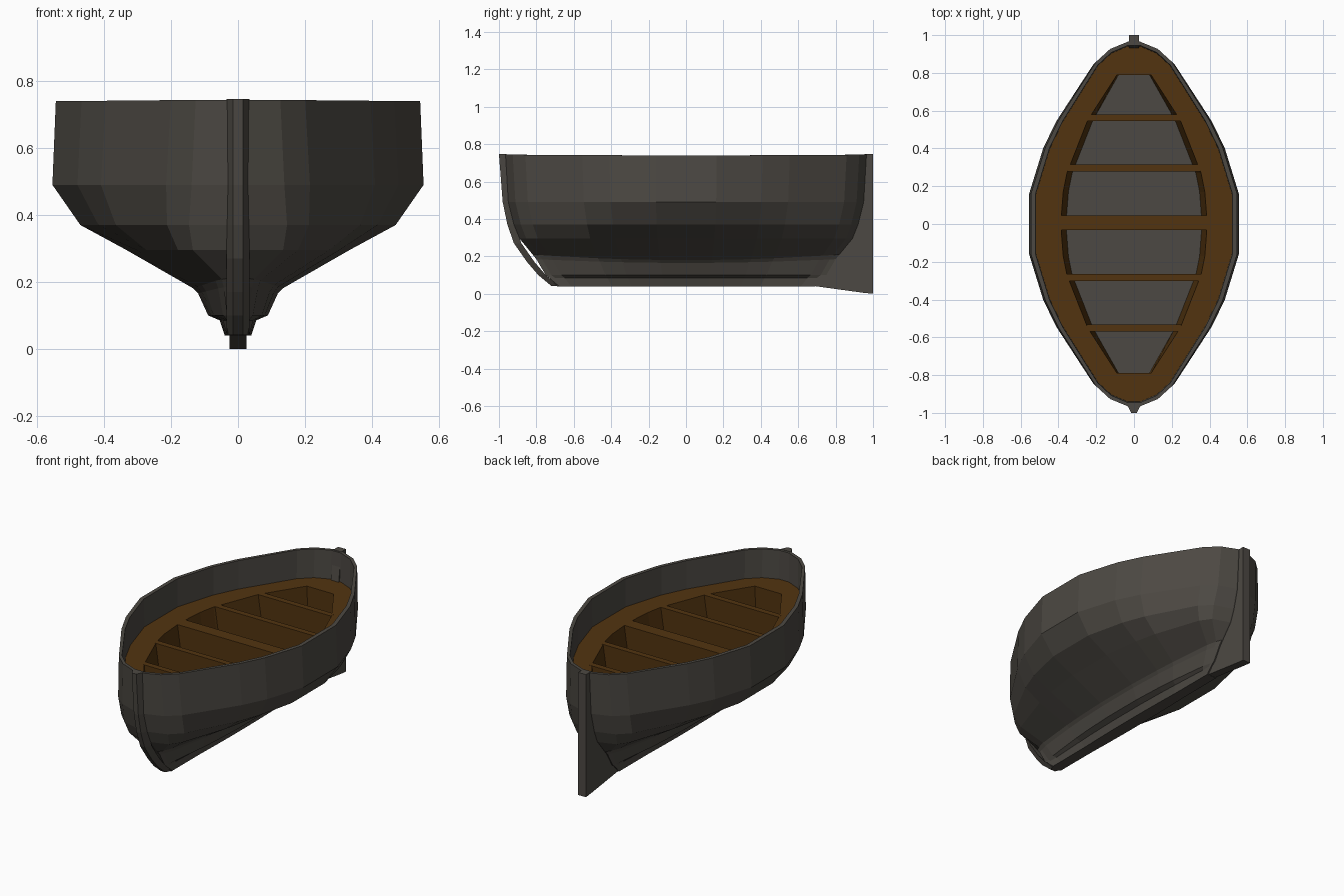
import bpy, bmesh

if "Cube" in bpy.data.objects:
    bpy.data.objects.remove(bpy.data.objects["Cube"])

DECK_Z, FLOOR_Z = 0.57, 0.38


def material(name, color):
    m = bpy.data.materials.new(name)
    m.diffuse_color = (*color, 1)
    m.use_nodes = True
    m.node_tree.nodes["Principled BSDF"].inputs["Base Color"].default_value = m.diffuse_color
    return m


grey = material("weathered grey wood", (0.073, 0.066, 0.056))
brown = material("brown deck wood", (0.084, 0.034, 0.005))


def finish(name, bm, mat):
    bmesh.ops.recalc_face_normals(bm, faces=bm.faces)
    me = bpy.data.meshes.new(name)
    bm.to_mesh(me)
    bm.free()
    me.materials.append(mat)
    ob = bpy.data.objects.new(name, me)
    bpy.context.collection.objects.link(ob)
    return ob


def loft(bm, rings, closed=True):
    """Skin a list of vertex rings with quads."""
    for a, b in zip(rings, rings[1:]):
        n = len(a)
        for i in range(n if closed else n - 1):
            j = (i + 1) % n
            bm.faces.new((a[i], a[j], b[j], b[i]))


# Normalised half plan of the boat: (y, half width), bow-stern symmetric
HALF = [(0.17, 0.99), (0.425, 0.85), (0.575, 0.72), (0.89, 0.365), (0.96, 0.23), (1.0, 0.06)]
PLAN = [(-y, x) for y, x in reversed(HALF)] + HALF


def ring(bm, z, width, length, power=1.0, rise=0.0, tip=0.033):
    right = []
    for y, f in PLAN:
        x = tip if abs(y) == 1 else max(tip, width * f ** power)
        right.append((x, y * length, z + rise * y * y))
    pts = right + [(-x, y, zz) for x, y, zz in reversed(right)]
    return [bm.verts.new(p) for p in pts]


# Hull: inner wall, rim and outer skin down to the keel
bm = bmesh.new()
levels = [
    (DECK_Z - 0.03, 0.523, 0.94, 1.0, 0),
    (0.74, 0.526, 0.945, 1.0, 0.004),
    (0.74, 0.55, 0.965, 1.0, 0.004),
    (0.49, 0.56, 0.95, 0.95, 0),
    (0.37, 0.475, 0.92, 0.8, 0),
    (0.295, 0.335, 0.89, 0.62, 0),
    (0.18, 0.135, 0.82, 0.7, 0.03),
    (0.165, 0.12, 0.80, 0.7, 0.02),
    (0.10, 0.09, 0.75, 0.7, 0),
    (0.085, 0.055, 0.73, 0.6, 0),
    (0.04, 0.04, 0.69, 0.5, 0),
]
rings = [ring(bm, *lv) for lv in levels]
loft(bm, rings)
bm.faces.new(rings[-1])
finish("hull", bm, grey)

# Stem: tapered strip following the bow curve
bm = bmesh.new()
stem = [(-1.0, 0.746), (-0.98, 0.49), (-0.955, 0.37), (-0.92, 0.27), (-0.85, 0.17), (-0.79, 0.10), (-0.72, 0.042)]
sections = [[bm.verts.new(p) for p in (
    (-0.035, y + 0.04, z), (-0.015, y, z), (0.015, y, z), (0.035, y + 0.04, z))] for y, z in stem]
loft(bm, sections)
bm.faces.new(sections[0])
bm.faces.new(sections[-1])
finish("stem", bm, grey)

# Stern post with its skeg
bm = bmesh.new()
post = [(1, 0.746), (1, 0), (0.95, 0.005), (0.68, 0.042), (0.72, 0.10), (0.86, 0.30), (0.92, 0.49), (0.955, 0.746)]
sides = [[bm.verts.new((x, y, z)) for y, z in post] for x in (-0.026, 0.026)]
loft(bm, sides)
for s in sides:
    bm.faces.new(s)
finish("stern_post", bm, grey)

# Deck: ring around a tapered opening, with walls leaning in to the floor
OPEN = [(0.385, 0.04), (0.375, 0.17), (0.355, 0.27), (0.245, 0.55), (0.09, 0.79)]


def opening(bm, z, inset):
    right = [(x, -y) for x, y in reversed(OPEN)] + OPEN
    right = [(x - (inset if abs(y) < 0.7 else inset * 0.3), y) for x, y in right]
    pts = right + [(-x, y) for x, y in reversed(right)]
    return [bm.verts.new((x, y, z)) for x, y in pts]


bm = bmesh.new()
outer = ring(bm, DECK_Z, 0.528, 0.946)
inner = opening(bm, DECK_Z, 0)
edges = [bm.edges.new((r[i], r[(i + 1) % len(r)])) for r in (outer, inner) for i in range(len(r))]
bmesh.ops.triangle_fill(bm, edges=edges, use_beauty=True, normal=(0, 0, 1))
loft(bm, [inner, opening(bm, FLOOR_Z, 0.028)])
finish("deck", bm, brown)

# Floor inside the opening
bm = bmesh.new()
bm.faces.new(opening(bm, FLOOR_Z + 0.002, 0.02))
finish("floor", bm, grey)

# Cross partitions flush with the deck: (y centre, thickness, half width)
for i, (y, t, w) in enumerate([(-0.55, 0.036, 0.25), (-0.283, 0.036, 0.355), (0.006, 0.076, 0.387),
                               (0.297, 0.036, 0.35), (0.562, 0.036, 0.245)]):
    bm = bmesh.new()
    bmesh.ops.create_cube(bm, size=1)
    for v in bm.verts:
        half = w if v.co.z > 0 else w - 0.028
        v.co = (2 * half * v.co.x, y + t * v.co.y, DECK_Z + 0.001 if v.co.z > 0 else FLOOR_Z)
    finish(f"partition_{i + 1}", bm, brown)
